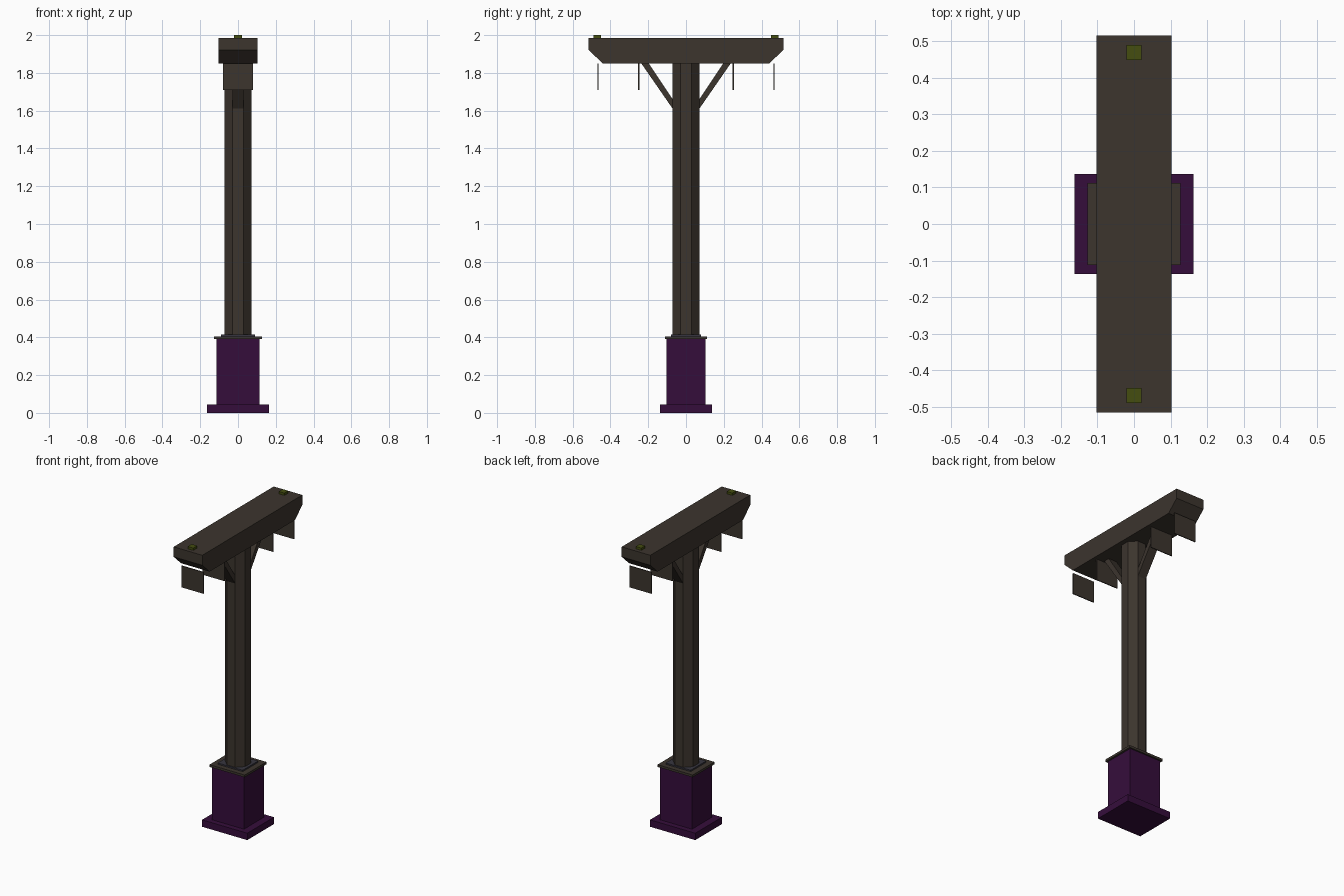
import bpy
import bmesh
from math import pi, cos
from mathutils import Matrix

cube = bpy.data.objects.get("Cube")
if cube:
    bpy.data.objects.remove(cube, do_unlink=True)


def make_material(name, color):
    mat = bpy.data.materials.new(name)
    mat.use_nodes = True
    mat.diffuse_color = (*color, 1)
    mat.node_tree.nodes["Principled BSDF"].inputs["Base Color"].default_value = (*color, 1)
    return mat


WOOD = make_material("dark wood", (0.045, 0.035, 0.027))
PURPLE = make_material("purple paint", (0.036, 0.004, 0.044))
OLIVE = make_material("olive green", (0.058, 0.075, 0.005))
SLATE = make_material("slate grey", (0.038, 0.036, 0.05))


def finish(name, bm, mat):
    bmesh.ops.recalc_face_normals(bm, faces=bm.faces)
    mesh = bpy.data.meshes.new(name)
    bm.to_mesh(mesh)
    bm.free()
    mesh.materials.append(mat)
    obj = bpy.data.objects.new(name, mesh)
    bpy.context.collection.objects.link(obj)
    return obj


def box(name, half_x, half_y, z0, z1, mat, y=0):
    bm = bmesh.new()
    place = Matrix.Translation((0, y, (z0 + z1) / 2))
    size = Matrix.Diagonal((half_x * 2, half_y * 2, z1 - z0, 1))
    bmesh.ops.create_cube(bm, size=1, matrix=place @ size)
    return finish(name, bm, mat)


def side_profile(name, points, half_x, mat):
    """Extrude a (y, z) outline across x."""
    bm = bmesh.new()
    face = bm.faces.new([bm.verts.new((-half_x, y, z)) for y, z in points])
    ext = bmesh.ops.extrude_face_region(bm, geom=[face])
    verts = [v for v in ext["geom"] if isinstance(v, bmesh.types.BMVert)]
    bmesh.ops.translate(bm, verts=verts, vec=(half_x * 2, 0, 0))
    return finish(name, bm, mat)


# Pedestal
box("plinth", 0.163, 0.137, 0, 0.045, PURPLE)
box("pedestal", 0.115, 0.102, 0.045, 0.392, PURPLE)
box("pedestal_cap", 0.127, 0.112, 0.39, 0.405, WOOD)
box("post_collar", 0.09, 0.08, 0.405, 0.414, SLATE)

# Octagonal post
bm = bmesh.new()
radius = 0.072 / cos(pi / 8)
bmesh.ops.create_cone(bm, cap_ends=True, segments=8, radius1=radius, radius2=radius,
                      depth=1.45, matrix=Matrix.Translation((0, 0, 1.13)) @ Matrix.Rotation(pi / 8, 4, "Z"))
finish("post", bm, WOOD)

# Crossbeam with chamfered lower ends
side_profile("crossbeam", [(-0.515, 1.985), (-0.515, 1.92), (-0.44, 1.85),
                           (0.44, 1.85), (0.515, 1.92), (0.515, 1.985)], 0.103, WOOD)

# Braces, hanging plates and top pegs on both arms
for side, label in ((-1, "front"), (1, "back")):
    brace = [(0.06, 1.595), (0.24, 1.855), (0.2, 1.855), (0.06, 1.645)]
    side_profile(label + "_brace", [(side * y, z) for y, z in brace], 0.03, WOOD)
    box(label + "_outer_plate", 0.08, 0.003, 1.71, 1.85, WOOD, side * 0.466)
    box(label + "_inner_plate", 0.08, 0.003, 1.71, 1.85, WOOD, side * 0.25)
    box(label + "_peg", 0.02, 0.02, 1.98, 2.0, OLIVE, side * 0.469)
